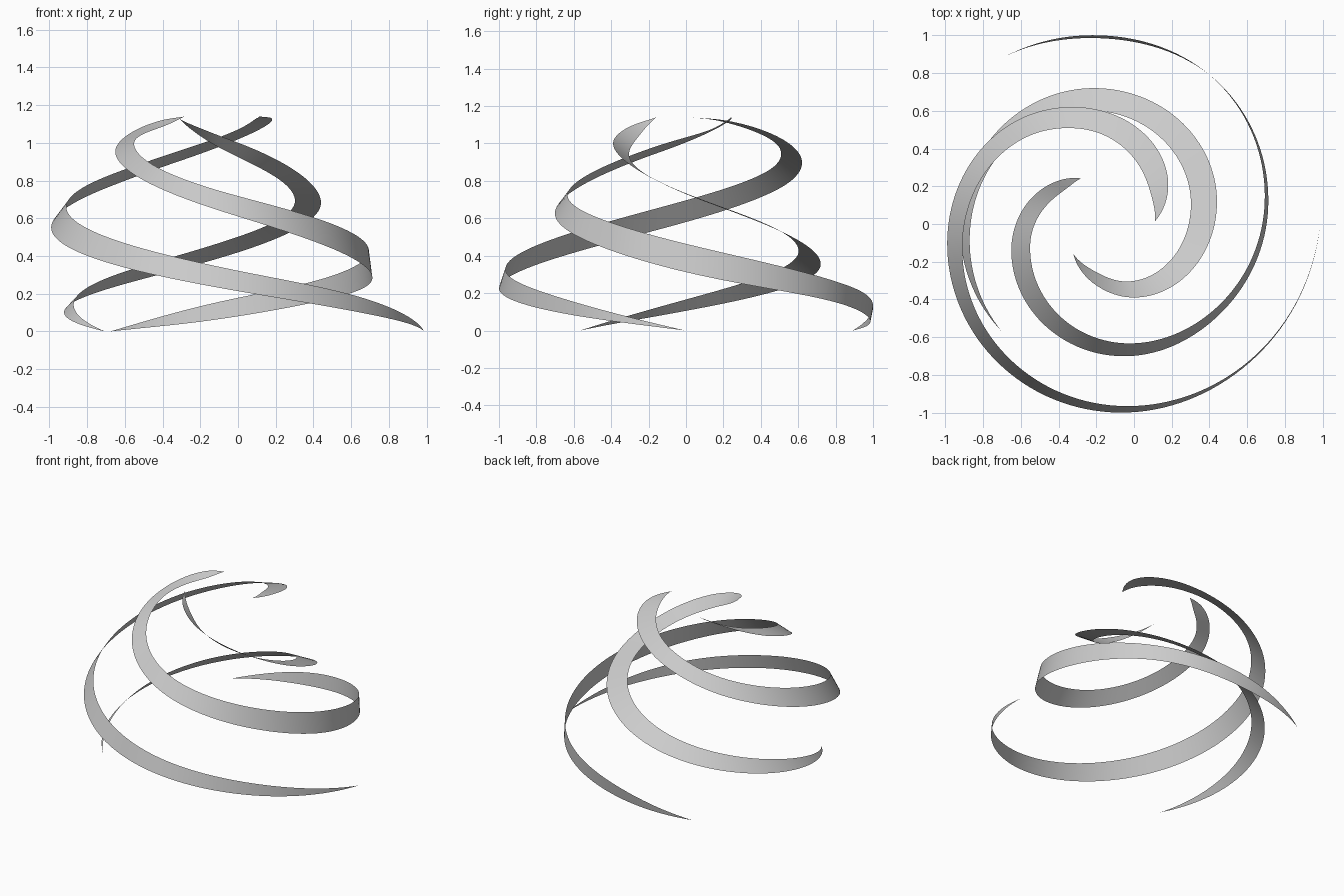
import bpy, bmesh, math
from mathutils import Vector

if "Cube" in bpy.data.objects:
    bpy.data.objects.remove(bpy.data.objects["Cube"])

AXIS = Vector((-0.163, 0.037, 0))
SEGMENTS = 144

grey = bpy.data.materials.new("plain_grey")
grey.use_nodes = True
colour = (0.6, 0.6, 0.6, 1)
grey.diffuse_color = colour
grey.node_tree.nodes["Principled BSDF"].inputs["Base Color"].default_value = colour


def tangents(keys):
    """Slope of every channel at each key, from its neighbours."""
    slopes = []
    for i in range(len(keys)):
        here = keys[i]
        before, after = keys[max(i - 1, 0)], keys[min(i + 1, len(keys) - 1)]
        row = []
        for c in range(1, len(here)):
            left = (here[c] - before[c]) / (here[0] - before[0]) if before is not here else None
            right = (after[c] - here[c]) / (after[0] - here[0]) if after is not here else None
            if left is None or right is None:
                row.append(right if left is None else left)
            else:
                a, b = here[0] - before[0], after[0] - here[0]
                row.append((left * b + right * a) / (a + b))
        slopes.append(row)
    return slopes


def sample(keys, slopes, angle):
    """Smooth value of every channel at an angle."""
    i = 0
    while i < len(keys) - 2 and angle < keys[i + 1][0]:
        i += 1
    k, n = keys[i], keys[i + 1]
    span = n[0] - k[0]
    t = (angle - k[0]) / span
    ease = t * t * (3 - 2 * t)
    lead, trail = t * (1 - t) ** 2 * span, t * t * (t - 1) * span
    return [k[c] * (1 - ease) + n[c] * ease + lead * slopes[i][c - 1] + trail * slopes[i + 1][c - 1]
            for c in range(1, len(k))]


def polar(angle, radius, height):
    a = math.radians(angle)
    return AXIS + Vector((radius * math.cos(a), radius * math.sin(a), height))


def ribbon(name, keys):
    """Tapered spiral strip between an outer and an inner edge."""
    slopes = tangents(keys)
    bm = bmesh.new()
    rows = []
    for s in range(SEGMENTS + 1):
        angle = keys[0][0] + (keys[-1][0] - keys[0][0]) * s / SEGMENTS
        r_out, z_out, r_in, z_in = sample(keys, slopes, angle)
        outer, inner = polar(angle, r_out, max(z_out, 0)), polar(angle, r_in, max(z_in, 0))
        if s in (0, SEGMENTS):
            rows.append([bm.verts.new(outer)])
        else:
            rows.append([bm.verts.new(outer), bm.verts.new(inner)])
    for a, b in zip(rows, rows[1:]):
        bm.faces.new((a + b[::-1])[::-1])
    mesh = bpy.data.meshes.new(name)
    bm.to_mesh(mesh)
    bm.free()
    mesh.materials.append(grey)
    for face in mesh.polygons:
        face.use_smooth = True
    bpy.context.collection.objects.link(bpy.data.objects.new(name, mesh))


# Keys: angle, outer radius, outer height, inner radius, inner height
ribbon("wide_ribbon", [
    (-2, 1.15, 0, 1.15, 0),
    (-44, 1.095, .105, 1.087, .19),
    (-83, 1.044, .22, 1.01, .33),
    (-170, .84, .55, .758, .67),
    (-222, .705, .765, .602, .855),
    (-255, .604, .9, .485, .965),
    (-335, .38, 1.125, .28, 1.125),
    (-365, .274, 1.14, .274, 1.14)])

ribbon("middle_ribbon", [
    (121, .997, 0, .997, 0),
    (93, .95, .05, .965, .13),
    (49, .938, .165, .936, .28),
    (4, .877, .29, .857, .44),
    (-38, .807, .45, .77, .59),
    (-80, .749, .62, .68, .73),
    (-159, .522, .95, .415, 1),
    (-219, .306, 1.12, .245, 1.105),
    (-240, .236, 1.14, .236, 1.14)])

ribbon("narrow_ribbon", [
    (228, .81, 0, .81, 0),
    (189, .766, .09, .717, .145),
    (93, .684, .36, .564, .44),
    (6, .606, .69, .467, .7),
    (-69, .457, 1, .366, .94),
    (-97, .36, 1.08, .295, 1.035),
    (-129, .252, 1.14, .252, 1.14)])
